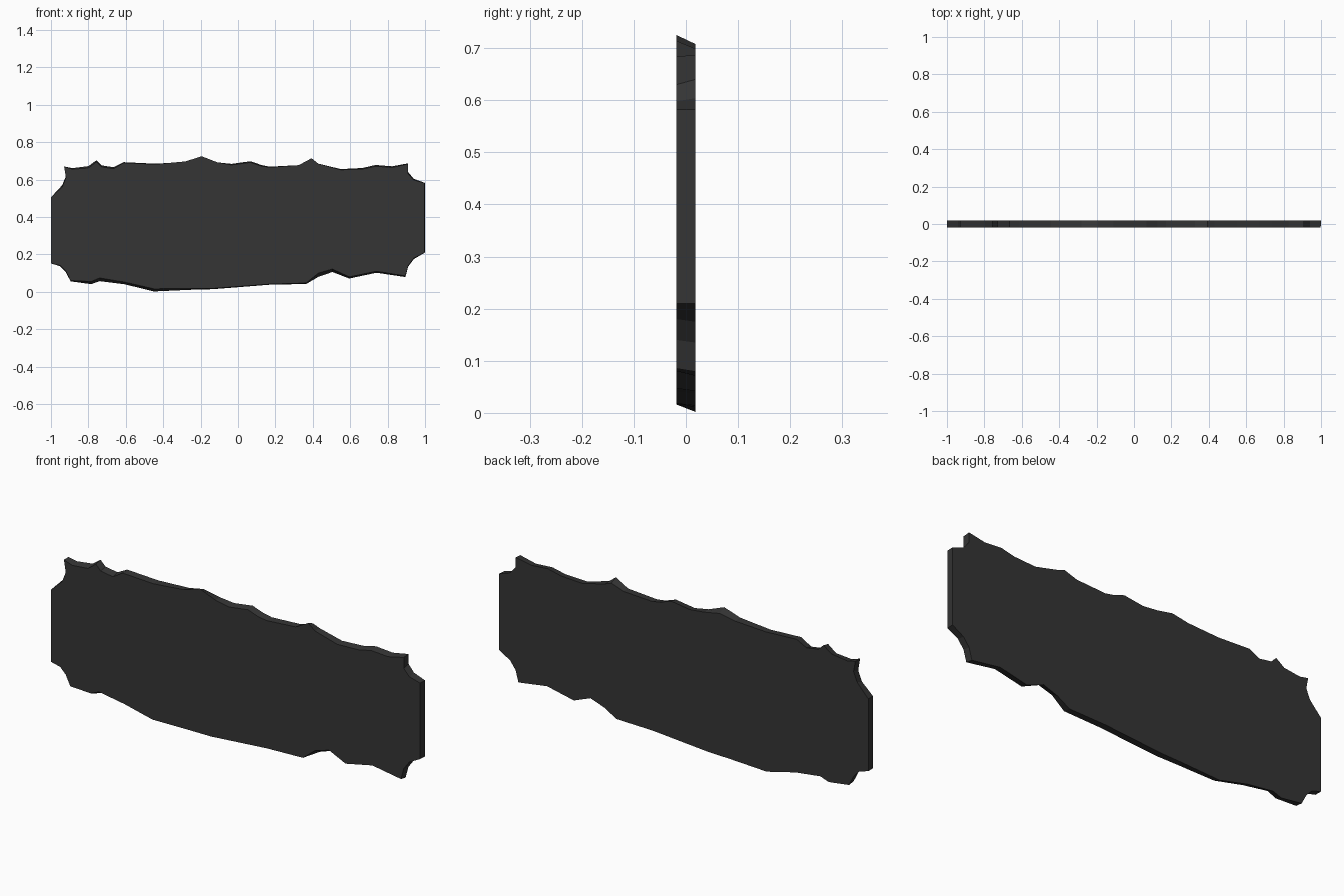
import bpy, bmesh

# Ragged board outline, clockwise from the left end: x, front z, back z offset
outline = [
    (-1, .505, 0), (-.94, .56, .01), (-.92, .61, .008), (-.93, .67, 0),
    (-.885, .655, .006), (-.80, .662, .01), (-.757, .695, .008), (-.73, .668, .008),
    (-.665, .658, .008), (-.612, .69, .003), (-.445, .682, .003), (-.28, .697, -.004),
    (-.195, .725, -.017), (-.11, .692, 0), (-.035, .678, .006), (.067, .692, .006),
    (.125, .672, .006), (.17, .666, .003), (.325, .677, 0), (.393, .714, -.015),
    (.43, .685, 0), (.55, .652, .004), (.665, .656, .006), (.735, .671, .007),
    (.825, .665, .006), (.91, .684, .003), (.91, .63, .01), (.94, .598, .006),
    (.998, .582, 0), (.998, .21, 0), (.94, .18, -.005), (.91, .14, -.005),
    (.895, .085, -.006), (.74, .11, -.008), (.595, .08, -.009), (.505, .122, -.016),
    (.43, .10, -.02), (.365, .047, -.005), (.17, .041, -.003), (-.135, .018, -.004),
    (-.25, .018, -.007), (-.45, .016, -.014), (-.605, .052, -.012), (-.74, .074, -.017),
    (-.785, .055, -.014), (-.895, .06, -.004), (-.92, .11, -.006), (-.95, .14, -.004),
    (-1, .152, 0),
]
HALF = 0.018

# Board: front and back faces joined by a slightly slanted rim
bm = bmesh.new()
front = [bm.verts.new((x, -HALF, z)) for x, z, d in outline]
back = [bm.verts.new((x + (.002 if x > .99 else 0), HALF, z + d)) for x, z, d in outline]
bm.faces.new(front)
bm.faces.new(back[::-1])
n = len(outline)
for i in range(n):
    j = (i + 1) % n
    bm.faces.new((front[i], back[i], back[j], front[j]))
bmesh.ops.recalc_face_normals(bm, faces=bm.faces)
mesh = bpy.data.meshes.new("sign_board")
bm.to_mesh(mesh)
bm.free()
board = bpy.data.objects.new("sign_board", mesh)
bpy.context.collection.objects.link(board)

# Dark charcoal finish
mat = bpy.data.materials.new("charcoal")
mat.diffuse_color = (0.035, 0.035, 0.035, 1)
mesh.materials.append(mat)
